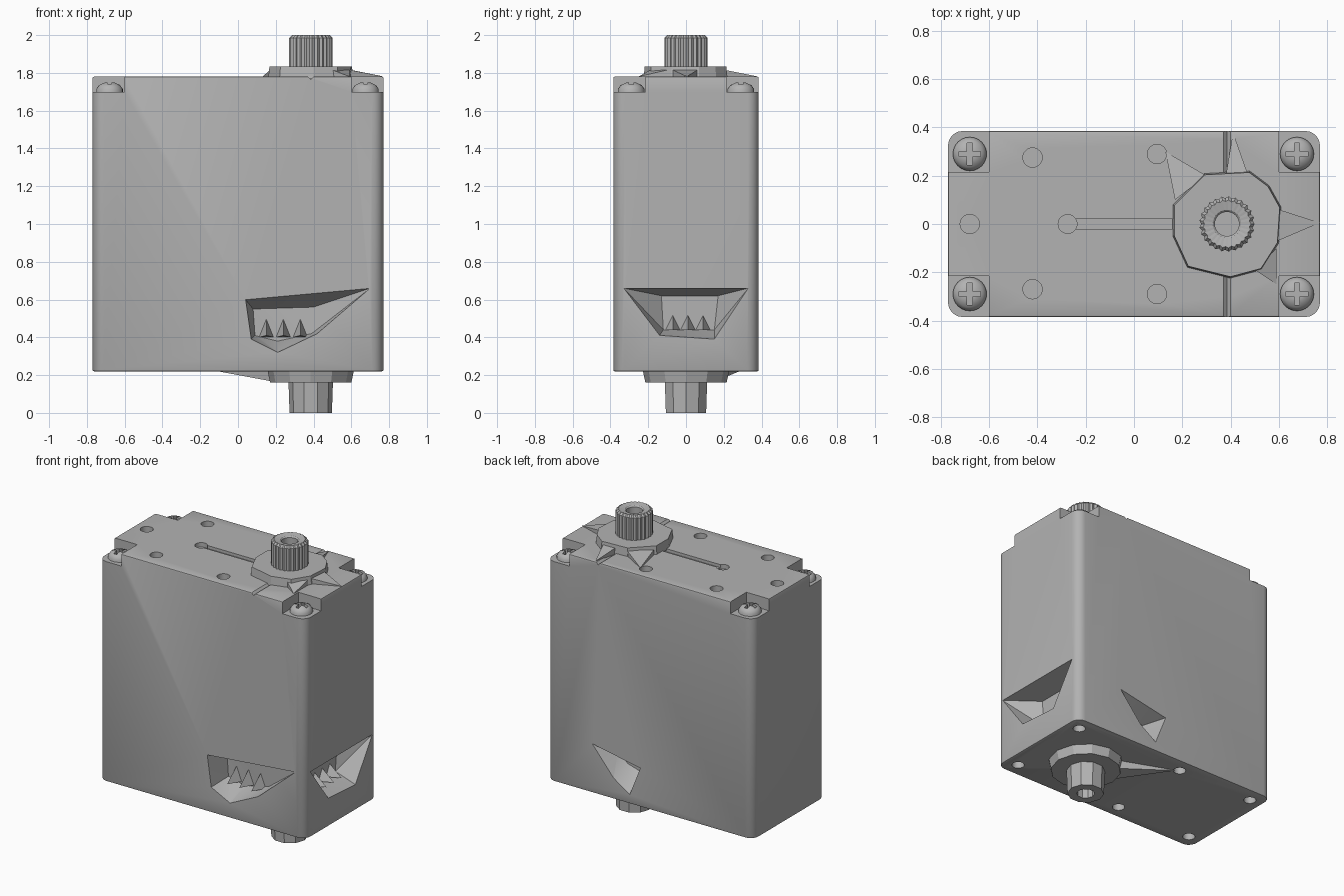
import bpy, bmesh, math
from mathutils import Vector, Matrix

cube = bpy.data.objects.get("Cube")
if cube:
    bpy.data.objects.remove(cube, do_unlink=True)

grey = bpy.data.materials.new("mid grey")
grey.use_nodes = True
COLOUR = (0.45, 0.45, 0.45, 1)
grey.diffuse_color = COLOUR
grey.node_tree.nodes["Principled BSDF"].inputs["Base Color"].default_value = COLOUR

AXIS = 0.385          # x of the output shaft
HX, HY = 0.77, 0.385  # half sizes of the case
FLOOR, LID = 0.22, 1.78


def finish(name, bm, smooth=False):
    bmesh.ops.recalc_face_normals(bm, faces=bm.faces)
    mesh = bpy.data.meshes.new(name)
    bm.to_mesh(mesh)
    bm.free()
    mesh.materials.append(grey)
    obj = bpy.data.objects.new(name, mesh)
    bpy.context.collection.objects.link(obj)
    if smooth:
        shade(obj)
    return obj


def activate(obj):
    bpy.ops.object.select_all(action='DESELECT')
    obj.select_set(True)
    bpy.context.view_layer.objects.active = obj


def shade(obj):
    activate(obj)
    bpy.ops.object.shade_smooth_by_angle(angle=math.radians(35))


def box(name, lo, hi):
    lo, hi = Vector(lo), Vector(hi)
    bm = bmesh.new()
    size = Matrix.Diagonal((*(hi - lo), 1))
    bmesh.ops.create_cube(bm, size=1, matrix=Matrix.Translation((lo + hi) / 2) @ size)
    return finish(name, bm)


def hull(name, points):
    bm = bmesh.new()
    for p in points:
        bm.verts.new(p)
    res = bmesh.ops.convex_hull(bm, input=bm.verts)
    loose = set(res["geom_interior"] + res["geom_unused"])
    bmesh.ops.delete(bm, geom=[v for v in loose if isinstance(v, bmesh.types.BMVert)], context='VERTS')
    return finish(name, bm)


def lathe(name, profile, x, y, steps=32, teeth=0.0, smooth=True):
    bm = bmesh.new()
    vs = [bm.verts.new((r, 0, z)) for r, z in profile]
    es = [bm.edges.new(pair) for pair in zip(vs, vs[1:])]
    bmesh.ops.spin(bm, geom=vs + es, cent=(0, 0, 0), axis=(0, 0, 1),
                   angle=math.tau, steps=steps)
    bmesh.ops.remove_doubles(bm, verts=bm.verts, dist=0.0005)
    for v in bm.verts:
        # every second column of the rim is sunk to form the spline
        if teeth and v.co.xy.length > 0.08:
            if round(math.atan2(v.co.y, v.co.x) / math.tau * steps) % 2:
                v.co.x *= 1 - teeth
                v.co.y *= 1 - teeth
    bmesh.ops.translate(bm, verts=bm.verts, vec=(x, y, 0))
    return finish(name, bm, smooth)


def drill(x, y, z0, z1, r):
    return lathe("cutter", [(0, z0), (r, z0), (r, z1), (0, z1)], x, y, 24, smooth=False)


def cut(target, cutter):
    cutter.hide_render = True
    mod = target.modifiers.new("cut", 'BOOLEAN')
    mod.operation, mod.solver, mod.object = 'DIFFERENCE', 'EXACT', cutter
    activate(target)
    bpy.ops.object.modifier_apply(modifier=mod.name)
    bpy.data.objects.remove(cutter, do_unlink=True)


# Case: a block with rounded upright edges and softened rims
case = box("case", (-HX, -HY, FLOOR), (HX, HY, LID))
bm = bmesh.new()
bm.from_mesh(case.data)
upright = [e for e in bm.edges if abs(e.verts[0].co.z - e.verts[1].co.z) > 1]
bmesh.ops.bevel(bm, geom=upright, offset=0.06, segments=6, profile=0.5, affect='EDGES')
rims = [e for e in bm.edges if abs(e.verts[0].co.z - e.verts[1].co.z) < 0.01]
bmesh.ops.bevel(bm, geom=rims, offset=0.008, segments=2, profile=0.5, affect='EDGES')
bm.to_mesh(case.data)
bm.free()

# Corner steps for the screws, and the bottom holes
for sx in (-1, 1):
    for sy in (-1, 1):
        a, b = sorted((sx * 0.6, sx * 0.9))
        c, d = sorted((sy * 0.215, sy * 0.5))
        cut(case, box("cutter", (a, c, 1.70), (b, d, 1.9)))
for x in (-0.68, -0.12, 0.68):
    for y in (-0.29, 0.29):
        cut(case, drill(x, y, 0.1, FLOOR + 0.1, 0.038))

# Lid holes, slot and the two short grooves
for x, y in ((-0.42, 0.275), (-0.42, -0.27), (0.095, 0.29), (0.095, -0.29), (-0.68, 0)):
    cut(case, drill(x, y, LID - 0.1, 1.9, 0.04))
cut(case, box("cutter", (-0.27, -0.02, LID - 0.02), (0.3, 0.02, 1.9)))
cut(case, drill(-0.275, 0, LID - 0.03, 1.9, 0.039))
for s in (-1, 1):
    cut(case, hull("cutter", [(x, s * y, z) for y in (0.2, 0.45)
                              for x, z in ((0.36, 1.79), (0.41, 1.79), (0.385, 1.765))]))

# Connector pockets, tapering inwards
front_rim = [(0.04, 0.60), (0.70, 0.66), (0.42, 0.42), (0.21, 0.32), (0.07, 0.39)]
front_floor = [(0.08, 0.55), (0.40, 0.56), (0.39, 0.42), (0.21, 0.38), (0.09, 0.41)]
cut(case, hull("cutter", [(x, -HY - 0.002, z) for x, z in front_rim]
               + [(x, -0.23, z) for x, z in front_floor]))
side_rim = [(-0.33, 0.66), (0.33, 0.66), (0.15, 0.39), (-0.14, 0.41)]
side_floor = [(-0.13, 0.62), (0.17, 0.62), (0.15, 0.44), (-0.12, 0.44)]
cut(case, hull("cutter", [(HX + 0.002, y, z) for y, z in side_rim]
               + [(0.62, y, z) for y, z in side_floor]))
back_rim = [(0.43, 0.55), (0.07, 0.48), (0.15, 0.28), (0.27, 0.36)]
back_floor = [(0.33, 0.48), (0.14, 0.46), (0.16, 0.38), (0.26, 0.41)]
cut(case, hull("cutter", [(x, HY + 0.002, z) for x, z in back_rim]
               + [(x, 0.25, z) for x, z in back_floor]))
shade(case)

# Jagged contacts inside the pockets
for i in range(3):
    x = 0.15 + 0.09 * i
    hull("front_contact", [(x - 0.04, -0.225, 0.40), (x + 0.04, -0.225, 0.40),
                           (x, -0.225, 0.50), (x, -0.33, 0.41)])
    y = -0.07 + 0.08 * i
    hull("side_contact", [(0.615, y - 0.04, 0.44), (0.615, y + 0.04, 0.44),
                          (0.615, y, 0.52), (0.71, y, 0.44)])

# Screws with a domed head and crossed recess
for x in (-0.68, 0.675):
    for y in (-0.29, 0.29):
        head = lathe("screw_head", [(0, 1.68), (0.07, 1.68), (0.07, 1.715), (0.056, 1.735),
                                    (0.03, 1.748), (0, 1.75)], x, y, 24)
        for a, b in ((0.045, 0.011), (0.011, 0.045)):
            cut(head, box("cutter", (x - a, y - b, 1.715), (x + a, y + b, 1.8)))
        shade(head)

# Faceted collar on the lid with its pointed flares
ring = [(0.16, 0.08), (0.16, -0.05), (0.22, -0.18), (0.40, -0.225), (0.53, -0.19),
        (0.60, -0.08), (0.61, 0.07), (0.56, 0.16), (0.48, 0.22), (0.29, 0.21)]
hull("top_collar", [(x, y, LID - 0.01) for x, y in ring]
     + [(AXIS + (x - AXIS) * 0.97, y * 0.97, 1.835) for x, y in ring])
flares = [((0.13, 0.30), (0.17, 0.10), (0.30, 0.20)),
          ((0.77, 0.005), (0.595, -0.07), (0.60, 0.06)),
          ((0.59, -0.25), (0.50, -0.19), (0.59, -0.10)),
          ((0.41, 0.38), (0.38, 0.2), (0.47, 0.21))]
for tip, a, b in flares:
    hull("top_flare", [(*tip, LID + 0.001), (*a, LID - 0.01), (*b, LID - 0.01),
                       (*a, 1.815), (*b, 1.815)])

# Toothed output shaft with a bore
lathe("output_shaft", [(0, 1.88), (0.05, 1.88), (0.05, 1.985), (0.058, 1.993), (0.10, 2.0),
                       (0.115, 1.985), (0.115, 1.82), (0, 1.82)], AXIS, 0, 50, teeth=0.07, smooth=False)

# Underside collar, its long flare and the idler stub
lathe("bottom_collar", [(0, 0.16), (0.215, 0.16), (0.23, 0.23), (0, 0.23)],
      AXIS, 0, 12, smooth=False)
hull("bottom_flare", [(-0.1, 0.28, FLOOR - 0.001), (0.19, 0.02, 0.165), (0.24, 0.15, 0.165),
                      (0.19, 0.02, 0.23), (0.24, 0.15, 0.23)])
lathe("bottom_stub", [(0, 0.10), (0.055, 0.10), (0.055, 0), (0.112, 0), (0.118, 0.17), (0, 0.17)],
      AXIS, 0, 10, smooth=False)
